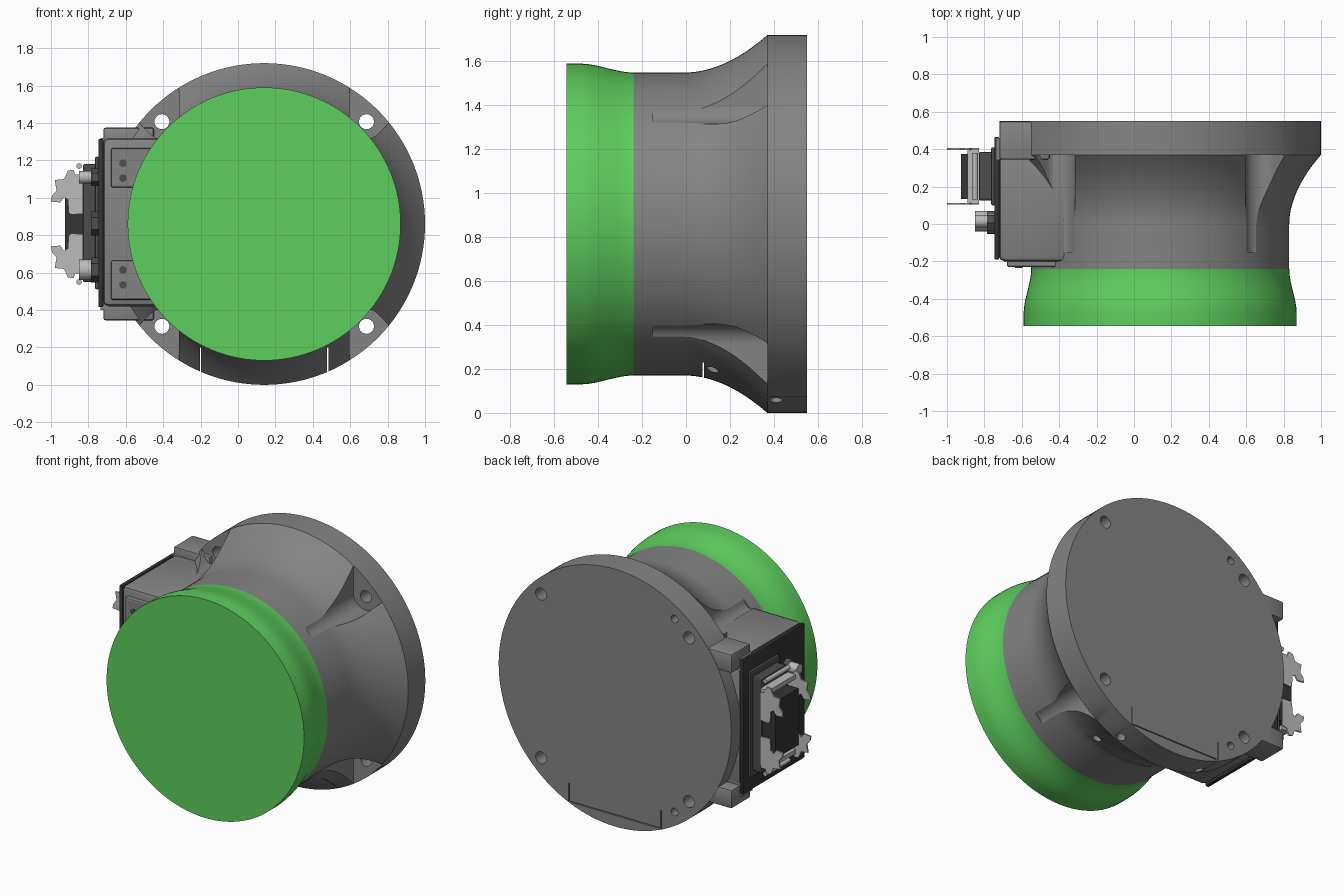
import bpy, bmesh, math
from mathutils import Matrix, Vector

CX, CZ = 0.14, 0.86          # main axis runs along y through here

if "Cube" in bpy.data.objects:
    bpy.data.objects.remove(bpy.data.objects["Cube"])


def material(name, r, g, b):
    m = bpy.data.materials.new(name)
    m.use_nodes = True
    m.diffuse_color = (r, g, b, 1)
    m.node_tree.nodes["Principled BSDF"].inputs["Base Color"].default_value = (r, g, b, 1)
    return m


GREY = material("body grey", 0.23, 0.23, 0.23)
GREEN = material("cap green", 0.11, 0.62, 0.11)
DARK = material("gasket dark", 0.035, 0.035, 0.035)
MID = material("connector dark grey", 0.075, 0.075, 0.075)
LIGHT = material("metal light grey", 0.5, 0.5, 0.5)


def make(name, bm, mat=None):
    bmesh.ops.recalc_face_normals(bm, faces=bm.faces)
    me = bpy.data.meshes.new(name)
    bm.to_mesh(me)
    bm.free()
    ob = bpy.data.objects.new(name, me)
    bpy.context.collection.objects.link(ob)
    if mat:
        me.materials.append(mat)
    return ob


def activate(ob):
    bpy.ops.object.select_all(action='DESELECT')
    ob.select_set(True)
    bpy.context.view_layer.objects.active = ob


def smooth(ob):
    activate(ob)
    bpy.ops.object.shade_smooth_by_angle(angle=math.radians(25))


def box(name, x, y, z, mat=None, bevel=0):
    bm = bmesh.new()
    bmesh.ops.create_cube(bm, size=1)
    for v in bm.verts:
        v.co = [lo + (c + 0.5) * (hi - lo) for c, (lo, hi) in zip(v.co, (x, y, z))]
    if bevel:
        bmesh.ops.bevel(bm, geom=bm.edges[:], offset=bevel, segments=2,
                        profile=0.5, affect='EDGES')
    return make(name, bm, mat)


def rod(name, start, end, radius, mat=None, sides=32):
    a, b = Vector(start), Vector(end)
    turn = (b - a).to_track_quat('Z', 'Y').to_matrix().to_4x4()
    bm = bmesh.new()
    bmesh.ops.create_cone(bm, cap_ends=True, segments=sides, radius1=radius, radius2=radius,
                          depth=(b - a).length, matrix=Matrix.Translation((a + b) / 2) @ turn)
    return make(name, bm, mat)


def prism(name, outline, y0, y1, mat=None):
    """Extrude an outline of (x, z) points along y."""
    bm = bmesh.new()
    face = bm.faces.new([bm.verts.new((x, y0, z)) for x, z in outline])
    out = bmesh.ops.extrude_face_region(bm, geom=[face])["geom"]
    bmesh.ops.translate(bm, vec=(0, y1 - y0, 0),
                        verts=[g for g in out if isinstance(g, bmesh.types.BMVert)])
    return make(name, bm, mat)


def revolve(name, profile, mat, steps=128):
    """Turn a profile of (y, radius) points about the main axis."""
    bm = bmesh.new()
    rings = [[bm.verts.new((CX + r * math.cos(t), y, CZ + r * math.sin(t)))
              for t in (math.tau * i / steps for i in range(steps))] for y, r in profile]
    for a, b in zip(rings, rings[1:]):
        for i in range(steps):
            j = (i + 1) % steps
            bm.faces.new((a[i], a[j], b[j], b[i]))
    bm.faces.new(rings[0])
    bm.faces.new(rings[-1])
    return make(name, bm, mat)


def cut(ob, cutter):
    cutter.hide_render = True
    mod = ob.modifiers.new("cut", 'BOOLEAN')
    mod.operation, mod.solver, mod.object = 'DIFFERENCE', 'EXACT', cutter
    activate(ob)
    bpy.ops.object.modifier_apply(modifier=mod.name)
    bpy.data.objects.remove(cutter)


# Green front cap with a soft inward sweep
sweep = []
for i in range(13):
    t = i / 12
    sweep.append((-0.48 + 0.24 * t, 0.73 - 0.04 * t * t * (3 - 2 * t)))
smooth(revolve("front_cap", [(-0.545, 0.73)] + sweep, GREEN))

# Grey neck flaring into the rear flange
flare = [(0.37 * i / 16, 0.69 + 0.17 * (i / 16) ** 1.9) for i in range(17)]
body = revolve("flanged_body", [(-0.24, 0.69)] + flare + [(0.55, 0.86)], GREY)

# Four bolt pockets and through holes
for sx in (-1, 1):
    for sz in (-1, 1):
        arc = [math.radians(180 + 135 * i / 12) for i in range(13)]
        pocket = [(0.545 + 0.09 * math.cos(a), 0.545 + 0.09 * math.sin(a)) for a in arc]
        pocket += [(0.95, 0.823), (0.95, 1.1), (0.455, 1.1)]
        cut(body, prism("pocket", [(CX + sx * u, CZ + sz * w) for u, w in pocket], -0.15, 0.37))
        x, z = CX + sx * 0.547, CZ + sz * 0.547
        cut(body, rod("bolt_hole", (x, 0.3, z), (x, 0.6, z), 0.04))

# Blind dowel holes in the back, near the connector side
for sz in (-1, 1):
    z = CZ + sz * 0.645
    cut(body, rod("dowel_hole", (-0.3, 0.45, z), (-0.3, 0.6, z), 0.025))

# Service cover at the bottom: seams and radial screw holes
for s in (-1, 1):
    x = CX + s * 0.34
    cut(body, box("side_seam", (x - 0.003, x + 0.003), (0.075, 0.6), (-0.1, 0.2)))
    d = Vector((s * math.sin(math.radians(21)), 0, -math.cos(math.radians(21))))
    for y, r in ((0.12, 0.60), (0.41, 0.78)):
        c = Vector((CX, y, CZ))
        cut(body, rod("screw_hole", c + d * r, c + d * 0.95, 0.028))
cut(body, box("front_seam", (-0.2, 0.48), (0.075, 0.083), (-0.1, 0.23)))
cut(body, box("back_seam", (-0.19, 0.47), (0.5, 0.6), (0.075, 0.081)))
smooth(body)

# Side connector housing with rear ears and front bosses
smooth(box("side_housing", (-0.722, -0.3), (-0.2, 0.46), (0.42, 1.32), GREY, 0.03))
for s, side in ((-1, "lower"), (1, "upper")):
    def span(a, b):
        return tuple(sorted((CZ + s * a, CZ + s * b)))
    smooth(box(side + "_ear", (-0.72, -0.45), (0.345, 0.548), span(0.39, 0.515), GREY, 0.012))
    box(side + "_ear_step", (-0.735, -0.6), (0.345, 0.46), span(0.37, 0.46), GREY)
    box(side + "_boss", (-0.68, -0.4), (-0.23, -0.18), span(0.195, 0.405), GREY, 0.01)
    for w in (0.245, 0.325):
        rod(side + "_boss_screw", (-0.615, -0.234, CZ + s * w), (-0.615, -0.22, CZ + s * w),
            0.02, MID, 20)

# Gasket plate and plug block
smooth(box("gasket_plate", (-0.747, -0.72), (-0.19, 0.465), (0.415, 1.315), DARK, 0.008))
box("plug_frame", (-0.83, -0.74), (0.125, 0.385), (0.55, 1.18), MID, 0.01)
box("plug_core", (-0.925, -0.82), (0.135, 0.375), (0.67, 1.05), DARK)
box("plug_flange", (-0.765, -0.74), (0.1, 0.41), (0.51, 1.22), MID, 0.01)

# Locking levers: hooked side plates joined by a bridge
hook = [(-1.0, 0.98), (-0.95, 0.975), (-0.93, 1.005), (-0.91, 0.99), (-0.905, 0.92),
        (-0.89, 0.91), (-0.83, 0.915), (-0.83, 1.10), (-0.865, 1.11), (-0.88, 1.15),
        (-0.91, 1.145), (-0.93, 1.10), (-0.98, 1.095), (-0.97, 1.04), (-0.995, 1.01)]
for s, side in ((-1, "lower"), (1, "upper")):
    outline = [(x, CZ + s * (z - CZ)) for x, z in hook]
    for y in (0.103, 0.395):
        prism(side + "_lever_plate", outline, y, y + 0.01, LIGHT)
    z = sorted((CZ + s * 0.235, CZ + s * 0.265))
    box(side + "_lever_bridge", (-0.89, -0.83), (0.11, 0.4), z, LIGHT)
    rod(side + "_lever_spring", (-0.85, 0.13, CZ + s * 0.31), (-0.85, 0.38, CZ + s * 0.31),
        0.015, LIGHT, 12)

# Small cable sockets beside the plug
for name, z, r, tip in (("upper", 1.11, 0.034, -0.85), ("middle", 0.863, 0.053, -0.787),
                        ("lower", 0.615, 0.055, -0.85)):
    smooth(rod(name + "_socket", (-0.74, 0.015, z), (tip, 0.015, z), r, LIGHT))
    rod(name + "_socket_nut", (-0.74, 0.005, z), (-0.785, 0.005, z), r + 0.012, MID, 6)
